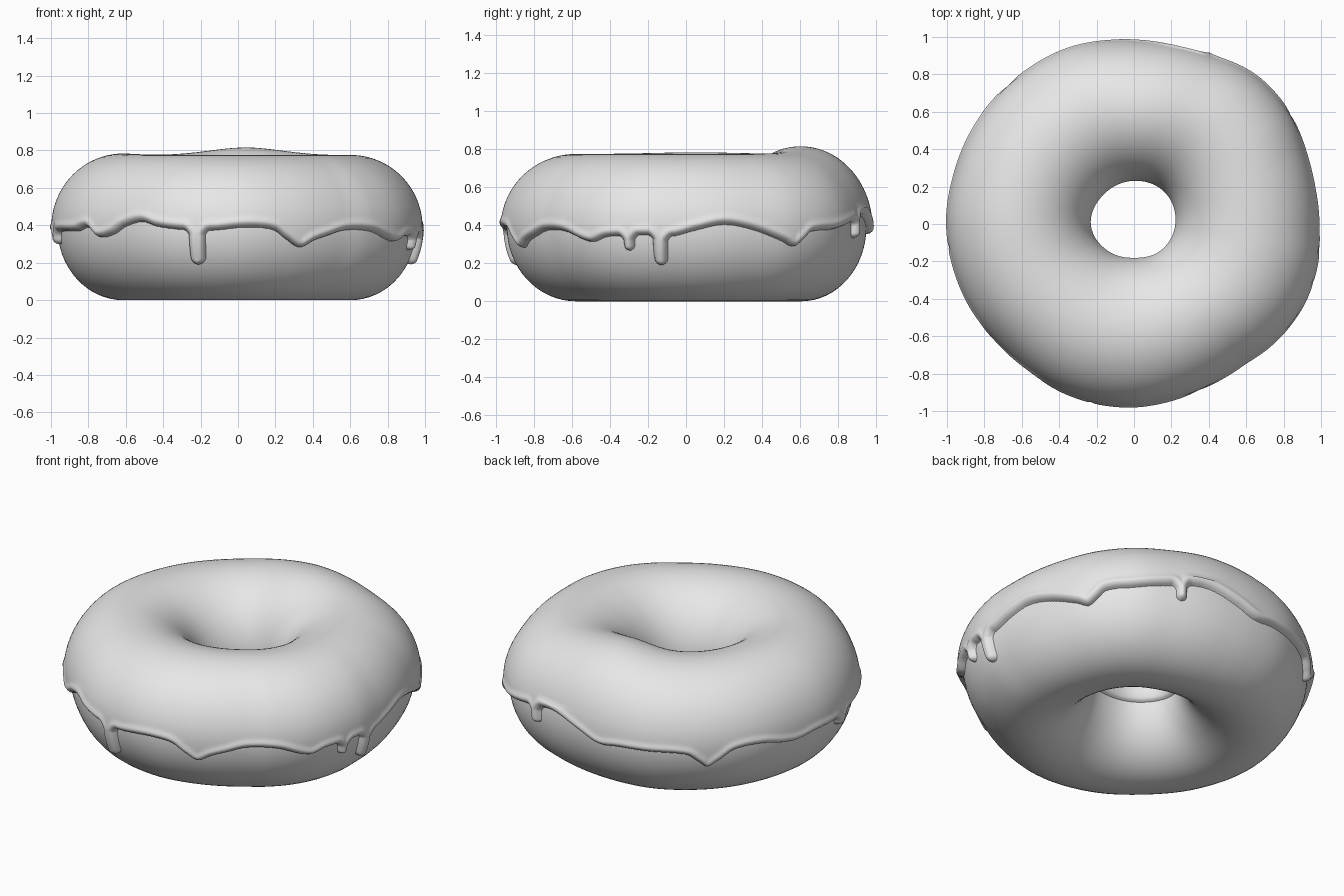
import bpy, math

if "Cube" in bpy.data.objects:
    bpy.data.objects.remove(bpy.data.objects["Cube"])

# angle (degrees, 0 = +x, 90 = back) : outer radius of the iced ring
OUTLINE = [(0, .985), (21, .992), (36, 1.02), (51, 1.025), (66, .995), (84, .98), (96, .985),
           (110, 1.0), (127, 1.0), (143, 1.0), (164, .995), (180, .998), (206, .98), (226, .962),
           (248, .975), (270, .975), (288, .955), (307, .95), (318, .975), (332, 1.0), (348, 1.0)]
HOLE = [(0, .22), (45, .235), (90, .23), (135, .225), (180, .23), (225, .2), (270, .18), (315, .2)]
# height of the icing edge, without the narrow drips
EDGE = [(3, .375), (12, .405), (21, .38), (31, .32), (35, .292), (38, .325), (41, .367), (50, .38),
        (60, .41), (72, .45), (78, .445), (87, .40), (95, .355), (103, .365), (112, .365),
        (125, .355), (129, .31), (132, .275), (136, .315), (141, .37), (150, .38), (158, .355),
        (164, .345), (172, .36), (180, .36), (195, .37), (207, .372), (213, .39), (218, .34),
        (225, .355), (230, .395), (237, .42), (243, .395), (252, .378), (262, .375), (270, .388),
        (276, .39), (282, .375), (286, .33), (291, .285), (296, .32), (301, .345), (308, .375),
        (318, .37), (329, .315), (335, .342), (348, .35), (356, .345)]
# angle, tip height, half width
DRIPS = [(256.6, .195, .044), (352, .195, .036), (342, .27, .028), (66, .335, .03), (187, .30, .04)]
ZC = .39


def smooth_table(table, deg):
    """Periodic Hermite interpolation of (angle, value) pairs."""
    n = len(table)
    deg = deg % 360
    if deg < table[0][0]:
        deg += 360

    def at(i):
        return table[i % n][0] + 360 * (i // n), table[i % n][1]
    i = max(k for k in range(n) if table[k][0] <= deg)
    (x0, y0), (x1, y1), (x2, y2), (x3, y3) = (at(i + k) for k in (-1, 0, 1, 2))
    h = x2 - x1
    t = (deg - x1) / h
    m1 = (y2 - y0) / (x2 - x0) * h
    m2 = (y3 - y1) / (x3 - x1) * h
    return ((2*t**3 - 3*t**2 + 1) * y1 + (t**3 - 2*t**2 + t) * m1
            + (-2*t**3 + 3*t**2) * y2 + (t**3 - t**2) * m2)


def section(deg):
    """Centre radius, half width and upper height of the dough at an angle."""
    ro, ri = smooth_table(OUTLINE, deg), smooth_table(HOLE, deg)
    top = .354 + .04 * math.exp(-((deg - 86) / 25) ** 2) + .008 * math.exp(-((deg - 175) / 30) ** 2)
    return (ro + ri) / 2, (ro - ri) / 2 - .032, top


def ring_point(deg, sec, phi, offset=0.0):
    rc, a, top = sec
    s, c = math.sin(phi), math.cos(phi)
    b = top if s > 0 else ZC
    nr, nz = c / a, s / b
    k = offset / math.hypot(nr, nz)
    r = rc + a * c + nr * k
    th = math.radians(deg)
    return r * math.cos(th), r * math.sin(th), ZC + b * s + nz * k


def make_object(name, verts, faces, mat):
    mesh = bpy.data.meshes.new(name)
    mesh.from_pydata(verts, [], faces)
    mesh.update()
    mesh.polygons.foreach_set("use_smooth", [True] * len(mesh.polygons))
    mesh.materials.append(mat)
    obj = bpy.data.objects.new(name, mesh)
    bpy.context.collection.objects.link(obj)
    return obj


grey = bpy.data.materials.new("plain grey")
grey.diffuse_color = (.8, .8, .8, 1)
grey.use_nodes = True
grey.node_tree.nodes["Principled BSDF"].inputs["Base Color"].default_value = grey.diffuse_color

# dough ring
NU, NV = 192, 64
verts, faces = [], []
for i in range(NU):
    deg = 360 * i / NU
    sec = section(deg)
    for j in range(NV):
        verts.append(ring_point(deg, sec, 2 * math.pi * j / NV))
for i in range(NU):
    for j in range(NV):
        i2, j2 = (i + 1) % NU, (j + 1) % NV
        faces.append((i*NV + j, i2*NV + j, i2*NV + j2, i*NV + j2))
make_object("dough", verts, faces, grey)

# wavy lower edge of the icing, with rounded drips
COLS, SUB = 960, 2
NE = COLS * SUB
R_EDGE = .96
STEP = 2 * math.pi * R_EDGE / NE


def edge_height(deg):
    z = smooth_table(EDGE, deg)
    for centre, tip, w in DRIPS:
        d = abs((deg - centre + 180) % 360 - 180) * math.pi / 180 * R_EDGE
        if d < w:
            z = min(z, tip + w - math.sqrt(w*w - d*d))
        elif d < w + .03:      # fillet where the drip leaves the edge
            q = 1 - (d - w) / .03
            z -= .025 * q * q
    return z


edge = [edge_height(360 * i / NE) for i in range(NE)]


def edge_distance(col, z):
    """Signed distance to the edge line, positive inside the icing."""
    m = col * SUB
    best = .08 ** 2
    for k in range(-14, 14):
        z0, z1 = edge[(m + k) % NE] - z, edge[(m + k + 1) % NE] - z
        x0, dz = k * STEP, z1 - z0
        t = -(x0 * STEP + z0 * dz) / (STEP * STEP + dz * dz)
        t = min(1, max(0, t))
        d = (x0 + t * STEP) ** 2 + (z0 + t * dz) ** 2
        if d < best:
            best = d
    return math.sqrt(best) * (1 if z >= edge[m] else -1)


# icing shell: fine rows near the drips, coarser over the top, rounded inner lip
rows = [math.radians(-34 + 49 * j / 60) for j in range(60)]
rows += [math.radians(15 + 160 * j / 36) for j in range(36)]
rows += [math.radians(175 + 12 * j / 8) for j in range(9)]
NR = len(rows)
verts, inside = [], []
for i in range(COLS):
    deg = 360 * i / COLS
    sec = section(deg)
    for j, phi in enumerate(rows):
        if j < 60:
            d = edge_distance(i, ring_point(deg, sec, phi)[2])
        else:
            d = .08
        if d > 0:
            q = 1 - min(d / .028, 1)
            off = .032 * math.sqrt(1 - q*q) + .007 * math.exp(-((d - .03) / .018) ** 2)
        else:
            off = max(-.02, d * 1.5)
        if j > 95:             # inner lip
            q = (j - 96) / (NR - 97)
            off = .032 * math.sqrt(max(0, 1 - q*q)) - (.01 if j == NR - 1 else 0)
        verts.append(ring_point(deg, sec, phi, off))
        inside.append(d > -.014)
faces = []
for i in range(COLS):
    i2 = (i + 1) % COLS
    for j in range(NR - 1):
        f = (i*NR + j, i2*NR + j, i2*NR + j + 1, i*NR + j + 1)
        if any(inside[v] for v in f):
            faces.append(f)
make_object("icing", verts, faces, grey)
